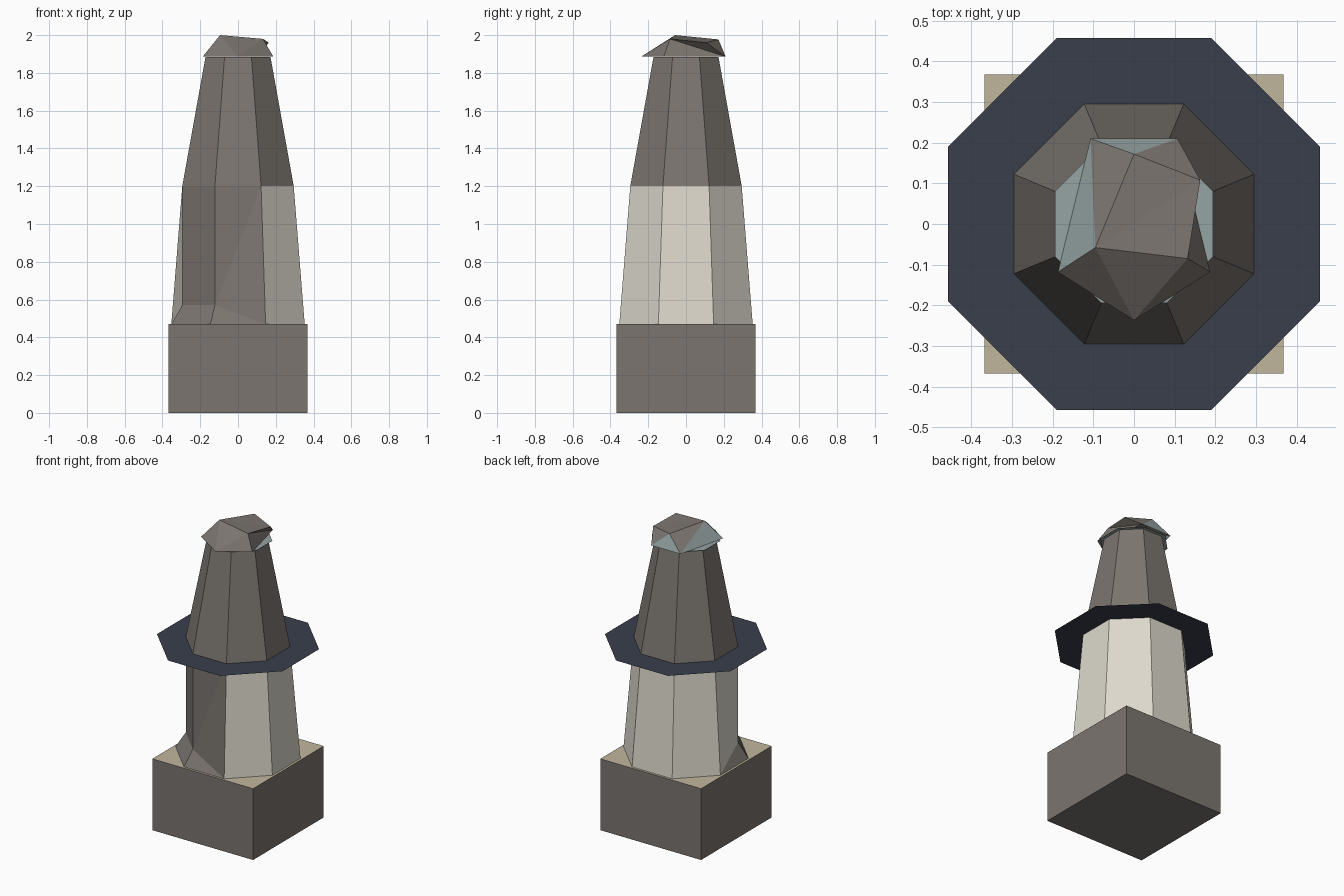
import bpy, bmesh, math

if "Cube" in bpy.data.objects:
    bpy.data.objects.remove(bpy.data.objects["Cube"])


def material(name, rgb):
    """Flat material from 0-255 sRGB values, stored as linear."""
    lin = [((c / 255 + 0.055) / 1.055) ** 2.4 for c in rgb]
    m = bpy.data.materials.new(name)
    m.diffuse_color = (*lin, 1)
    m.use_nodes = True
    m.node_tree.nodes["Principled BSDF"].inputs["Base Color"].default_value = m.diffuse_color
    return m


STONE = material("grey_stone", (123, 117, 111))
CREAM = material("cream_wall", (221, 217, 205))
TAN = material("tan_top", (193, 182, 157))
SLATE = material("dark_slate", (56, 62, 75))
GLASS = material("pale_blue", (150, 164, 163))


def finish(bm, name, mats, recalc=True):
    if recalc:
        bmesh.ops.recalc_face_normals(bm, faces=bm.faces)
    me = bpy.data.meshes.new(name)
    bm.to_mesh(me)
    bm.free()
    for m in mats:
        me.materials.append(m)
    ob = bpy.data.objects.new(name, me)
    bpy.context.collection.objects.link(ob)
    return ob


def ring(bm, apothem, z):
    """Octagon of vertices with flat sides facing the axes."""
    r = apothem / math.cos(math.pi / 8)
    angles = [math.radians(22.5 + 45 * k) for k in range(8)]
    return [bm.verts.new((r * math.cos(a), r * math.sin(a), z)) for a in angles]


def face(bm, verts, mat=0):
    bm.faces.new(verts).material_index = mat


def octagon_sheet(name, apothem, z, mat):
    bm = bmesh.new()
    face(bm, ring(bm, apothem, z))
    return finish(bm, name, [mat], recalc=False)


# Square plinth with a tan top
bm = bmesh.new()
bmesh.ops.create_cube(bm, size=1)
for v in bm.verts:
    v.co = (v.co.x * 0.735, v.co.y * 0.735, (v.co.z + 0.5) * 0.47)
bm.normal_update()
for f in bm.faces:
    f.material_index = 1 if f.normal.z > 0.5 else 0
finish(bm, "plinth", [STONE, TAN])

# Lower wall: cream octagon with a grey cut-back front left corner
bm = bmesh.new()
low, top = ring(bm, 0.353, 0.47), ring(bm, 0.295, 1.2)
for k in (0, 1, 2, 6, 7):
    n = (k + 1) % 8
    face(bm, (low[k], low[n], top[n], top[k]), 0)
mid4, mid5 = [bm.verts.new((top[k].co.x, top[k].co.y, 0.57)) for k in (4, 5)]
face(bm, (low[3], mid4, top[4], top[3]), 0)
face(bm, (low[3], low[4], mid4), 1)
face(bm, (low[4], low[5], mid5, mid4), 1)
face(bm, (mid4, mid5, top[5], top[4]), 1)
face(bm, (low[5], low[6], mid5), 1)
face(bm, (mid5, low[6], top[6]), 1)
face(bm, (mid5, top[6], top[5]), 1)
finish(bm, "lower_wall", [CREAM, STONE], recalc=False)

# Upper tower
bm = bmesh.new()
low, top = ring(bm, 0.295, 1.2), ring(bm, 0.172, 1.885)
for k in range(8):
    n = (k + 1) % 8
    face(bm, (low[k], low[n], top[n], top[k]))
finish(bm, "upper_tower", [STONE], recalc=False)

# Thin gallery and thin lantern floor
octagon_sheet("gallery", 0.458, 1.2, SLATE)
octagon_sheet("lantern_floor", 0.194, 1.885, GLASS)

# Broken rock cap
bm = bmesh.new()
p = {key: bm.verts.new(co) for key, co in {
    "nose": (0, -0.237, 1.886),
    "fl": (-0.187, -0.118, 1.886), "fr": (0.187, -0.118, 1.886),
    "bl": (-0.107, 0.21, 1.886), "br": (0.107, 0.21, 1.886),
    "peak": (-0.095, -0.058, 2.0), "ridge": (0.132, -0.085, 1.98),
    "side": (0.163, 0.108, 1.96), "rear": (0, 0.172, 1.977)}.items()}
for names, mat in (
        ("fl nose peak", 0), ("nose ridge peak", 0), ("nose fr ridge", 0),
        ("fr br ridge", 0), ("ridge br side", 0), ("side br rear", 0),
        ("peak ridge side", 0), ("peak side rear", 0), ("peak rear bl", 0),
        ("br bl rear", 1), ("bl fl peak", 1)):
    face(bm, [p[n] for n in names.split()], mat)
finish(bm, "cap", [STONE, GLASS], recalc=False)
